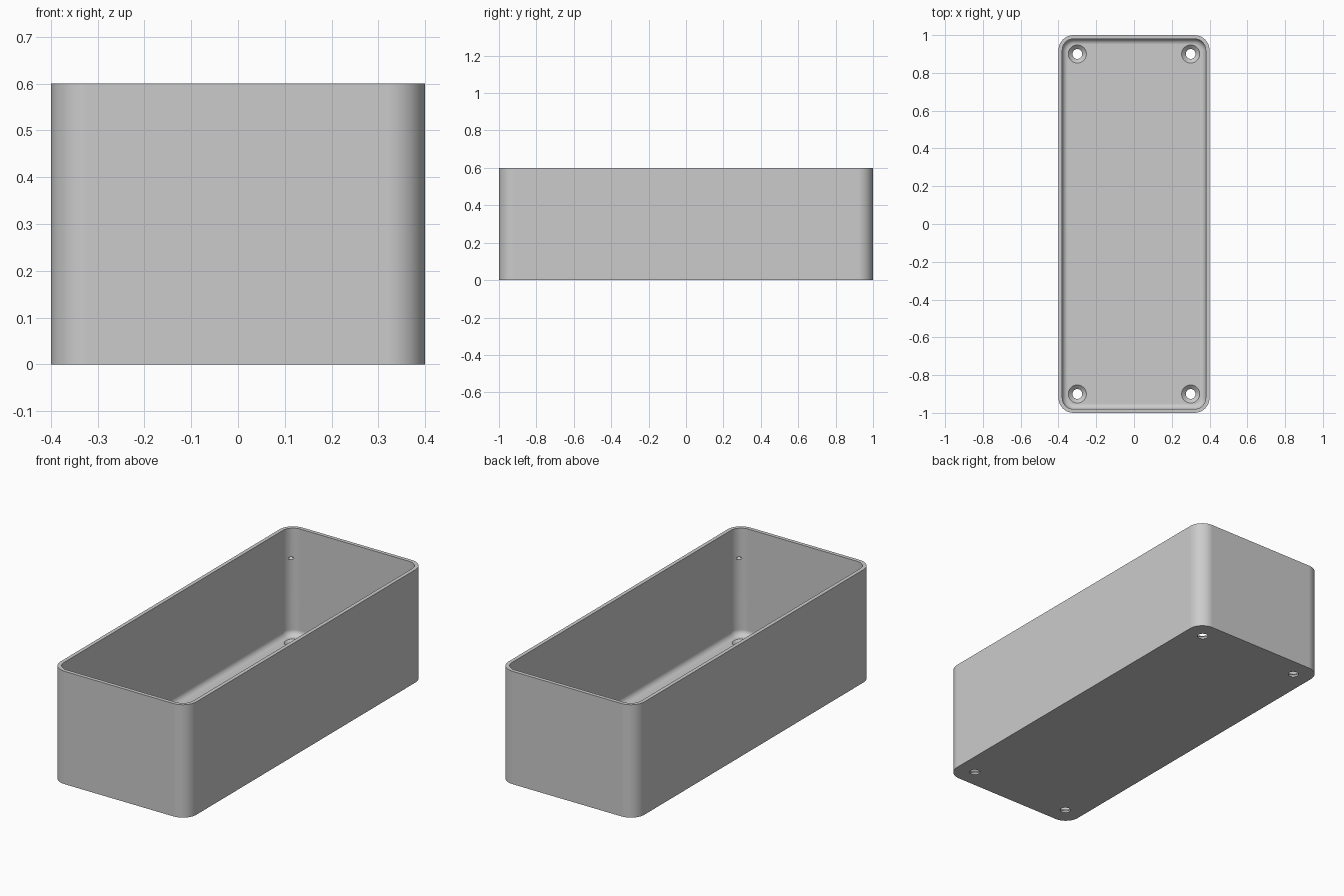
import bpy, bmesh, math
from mathutils import Matrix

if "Cube" in bpy.data.objects:
    bpy.data.objects.remove(bpy.data.objects["Cube"], do_unlink=True)

HALF_X, HALF_Y, HEIGHT = 0.4, 1.0, 0.6
CORNER, WALL, FLOOR, FILLET = 0.08, 0.02, 0.03, 0.03
HOLE_X, HOLE_Y = 0.3, 0.9
SIGNS = [(sx, sy) for sx in (-1, 1) for sy in (-1, 1)]

grey = bpy.data.materials.new("plain grey")
grey.use_nodes = True
grey.diffuse_color = (0.6, 0.6, 0.6, 1)
grey.node_tree.nodes["Principled BSDF"].inputs["Base Color"].default_value = (0.6, 0.6, 0.6, 1)


def rounded_ring(inset, z, steps=10):
    """Rounded rectangle, inset from the outer wall."""
    r, ring = CORNER - inset, []
    for q, (sx, sy) in enumerate([(1, 1), (-1, 1), (-1, -1), (1, -1)]):
        for i in range(steps + 1):
            a = math.pi / 2 * (q + i / steps)
            ring.append((sx * (HALF_X - CORNER) + r * math.cos(a),
                         sy * (HALF_Y - CORNER) + r * math.sin(a), z))
    return ring


def circle_ring(x, y, r, z, n=32):
    return [(x + r * math.cos(math.tau * i / n), y + r * math.sin(math.tau * i / n), z)
            for i in range(n)]


def loft(bm, rings):
    """Join successive rings and cap both ends."""
    loops = [[bm.verts.new(p) for p in ring] for ring in rings]
    for a, b in zip(loops, loops[1:]):
        for i in range(len(a)):
            j = (i + 1) % len(a)
            bm.faces.new((a[i], a[j], b[j], b[i]))
    bm.faces.new(loops[0][::-1])
    bm.faces.new(loops[-1])


def finish(bm, name):
    bmesh.ops.recalc_face_normals(bm, faces=bm.faces)
    mesh = bpy.data.meshes.new(name)
    bm.to_mesh(mesh)
    bm.free()
    mesh.materials.append(grey)
    obj = bpy.data.objects.new(name, mesh)
    bpy.context.collection.objects.link(obj)
    return obj


# Open tray: outer wall, rim, inner wall, filleted floor
rings = [rounded_ring(0, 0), rounded_ring(0, HEIGHT), rounded_ring(WALL, HEIGHT)]
for i in range(7):
    a = math.pi / 2 * i / 6
    rings.append(rounded_ring(WALL + FILLET * (1 - math.cos(a)),
                              FLOOR + FILLET * (1 - math.sin(a))))
bm = bmesh.new()
loft(bm, rings)
tray = finish(bm, "open_tray")

# Countersunk screw holes and small notches in the inner corners
bm = bmesh.new()
for sx, sy in SIGNS:
    x, y = sx * HOLE_X, sy * HOLE_Y
    loft(bm, [circle_ring(x, y, r, z) for r, z in
              ((0.026, -0.02), (0.026, 0.01), (0.048, FLOOR), (0.048, 0.05))])
    reach = (CORNER - WALL) * math.sqrt(0.5)
    place = Matrix.Translation((sx * (HALF_X - CORNER + reach),
                                sy * (HALF_Y - CORNER + reach), 0.44))
    bmesh.ops.create_uvsphere(bm, u_segments=16, v_segments=8, radius=0.018,
                              matrix=place @ Matrix.Diagonal((0.8, 0.8, 0.4, 1)))
cutter = finish(bm, "hole_cutter")
cutter.hide_render = True

bpy.ops.object.select_all(action="DESELECT")
tray.select_set(True)
bpy.context.view_layer.objects.active = tray
cut = tray.modifiers.new("holes", "BOOLEAN")
cut.object, cut.operation, cut.solver = cutter, "DIFFERENCE", "EXACT"
bpy.ops.object.modifier_apply(modifier=cut.name)
bpy.data.objects.remove(cutter, do_unlink=True)

# Smooth curves, crisp flats
bpy.ops.object.shade_smooth_by_angle(angle=math.radians(30))
weighted = tray.modifiers.new("flat_walls", "WEIGHTED_NORMAL")
weighted.keep_sharp = True
